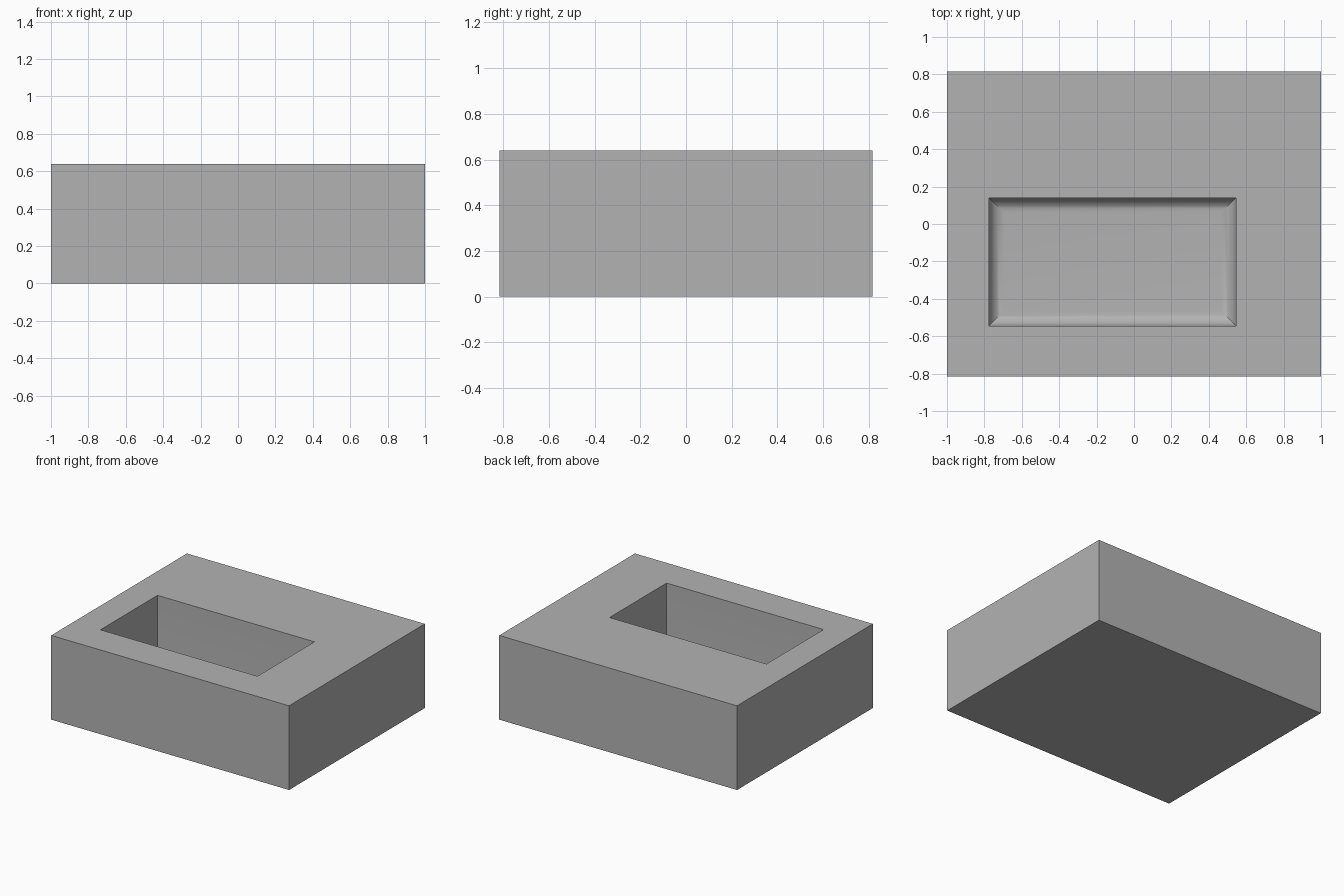
import bpy, bmesh, math

cube = bpy.data.objects.get("Cube")
if cube:
    bpy.data.objects.remove(cube, do_unlink=True)

HALF_X, HALF_Y, HEIGHT = 1.0, 0.815, 0.64
POCKET = (-0.775, 0.545, -0.545, 0.14)   # x min, x max, y min, y max
FLOOR_Z, FILLET, STEPS = 0.1, 0.08, 10

grey = bpy.data.materials.new("plain_grey")
grey.use_nodes = True
colour = (0.45, 0.45, 0.45, 1)
grey.diffuse_color = colour
grey.node_tree.nodes["Principled BSDF"].inputs["Base Color"].default_value = colour

bm = bmesh.new()


def ring(bounds, z, inset=0.0):
    x0, x1, y0, y1 = bounds
    x0, x1, y0, y1 = x0 + inset, x1 - inset, y0 + inset, y1 - inset
    return [bm.verts.new((x, y, z)) for x, y in ((x0, y0), (x1, y0), (x1, y1), (x0, y1))]


# Outer walls, then over the rim and down the pocket wall
outer = (-HALF_X, HALF_X, -HALF_Y, HALF_Y)
rings = [ring(outer, 0), ring(outer, HEIGHT), ring(POCKET, HEIGHT)]

# Rounded transition from pocket wall to floor
for i in range(STEPS + 1):
    a = math.radians(90) * i / STEPS
    rings.append(ring(POCKET, FLOOR_Z + FILLET * (1 - math.sin(a)), FILLET * (1 - math.cos(a))))

for low, high in zip(rings, rings[1:]):
    for i in range(4):
        j = (i + 1) % 4
        bm.faces.new((low[i], low[j], high[j], high[i]))

# Underside and pocket floor
bm.faces.new(rings[0][::-1])
bm.faces.new(rings[-1])
bmesh.ops.recalc_face_normals(bm, faces=bm.faces)

mesh = bpy.data.meshes.new("pocketed_block")
bm.to_mesh(mesh)
bm.free()
mesh.materials.append(grey)
block = bpy.data.objects.new("pocketed_block", mesh)
bpy.context.collection.objects.link(block)

# Smooth fillet with sharp mitres and outer edges
bpy.context.view_layer.objects.active = block
block.select_set(True)
bpy.ops.object.shade_smooth_by_angle(angle=math.radians(30))
